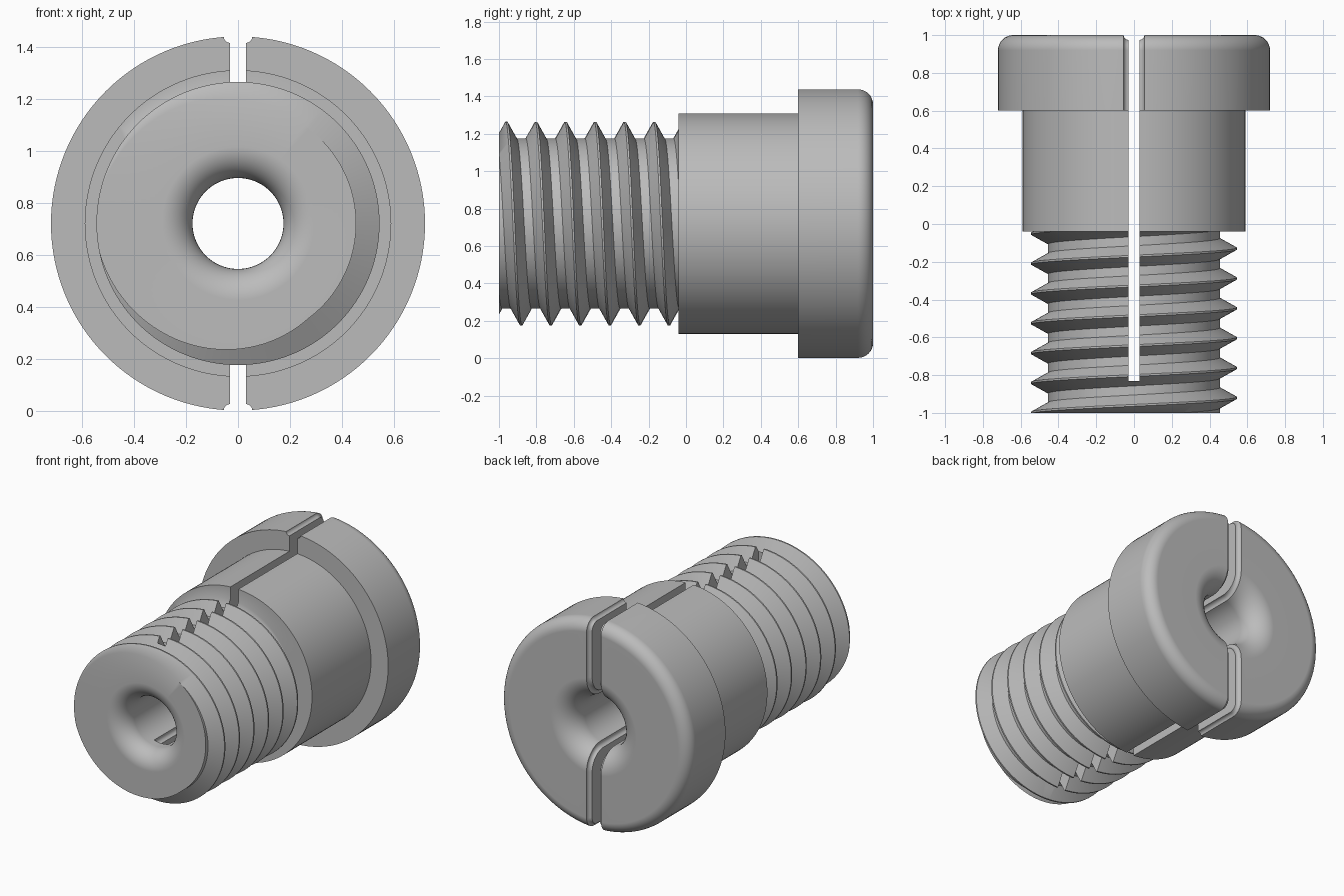
import bpy, bmesh
from math import sin, cos, pi, radians, hypot

cube = bpy.data.objects.get("Cube")
if cube:
    bpy.data.objects.remove(cube, do_unlink=True)

AXIS_Z = 0.72
SIDES = 128
PITCH, CREST_Y, CREST_R, ROOT_R = 0.158, -0.17, 0.545, 0.455
FRONT, SHOULDER, STEP, BACK = -1.0, -0.04, 0.6, 1.0
SLEEVE_R, HEAD_R, BORE_R = 0.59, 0.72, 0.175
RIM, FRONT_FLARE, BACK_FLARE = 0.08, 0.12, 0.15
SLOT_HALF, SLOT_END, SLOT_ROUND = 0.03, -0.83, 0.025

metal = bpy.data.materials.new("plain grey")
metal.use_nodes = True
grey = (0.5, 0.5, 0.5, 1)
metal.diffuse_color = grey
metal.node_tree.nodes["Principled BSDF"].inputs["Base Color"].default_value = grey


def arc(r, y, radius, start, end, steps=8):
    """Points (r, y) along an arc, angles in degrees."""
    angles = [radians(start + (end - start) * i / steps) for i in range(steps + 1)]
    return [(r + radius * cos(a), y + radius * sin(a)) for a in angles]


def make_object(name, bm):
    bmesh.ops.recalc_face_normals(bm, faces=bm.faces)
    mesh = bpy.data.meshes.new(name)
    bm.to_mesh(mesh)
    bm.free()
    mesh.materials.append(metal)
    obj = bpy.data.objects.new(name, mesh)
    bpy.context.collection.objects.link(obj)
    return obj


# One thread turn, as offset from the crest and radius
TURN = [(-0.005, CREST_R), (0.005, CREST_R), (0.055, ROOT_R), (0.103, ROOT_R),
        (PITCH - 0.005, CREST_R)]


def thread_radius(y, crest):
    t = (y - crest - TURN[0][0]) % PITCH + TURN[0][0]
    for (t0, r0), (t1, r1) in zip(TURN, TURN[1:]):
        if t <= t1:
            return r0 + (r1 - r0) * (t - t0) / (t1 - t0)
    return CREST_R


def thread_column(angle):
    """Thread outline at one angle, trimmed to the shank's ends."""
    crest = CREST_Y + PITCH * angle / (2 * pi)
    column = []
    for turn in range(-7, 2):
        for offset, r in TURN[:4]:
            y = crest + turn * PITCH + offset
            trimmed = min(max(y, FRONT), SHOULDER)
            if trimmed != y:
                r = thread_radius(trimmed, crest)
            column.append((r, trimmed))
    return column


# Head and bore outline, from the head's step round to the bore
head = [(HEAD_R, STEP)]
head += arc(HEAD_R - RIM, BACK - RIM, RIM, 0, 90)
head += arc(BORE_R + BACK_FLARE, BACK - BACK_FLARE, BACK_FLARE, 90, 180, 10)
front_flare = arc(BORE_R + FRONT_FLARE, FRONT + FRONT_FLARE, FRONT_FLARE, 180, 270, 10)
turned = [(SLEEVE_R, SHOULDER), (SLEEVE_R, STEP)] + head + front_flare

# Body: threaded shank, sleeve, head and bore turned around the y axis
bm = bmesh.new()
columns = []
for i in range(SIDES + 1):
    a = 2 * pi * i / SIDES
    columns.append([bm.verts.new((r * sin(a), y, AXIS_Z + r * cos(a)))
                    for r, y in thread_column(a) + turned])
for left, right in zip(columns, columns[1:]):
    for j in range(len(left)):
        k = (j + 1) % len(left)
        bm.faces.new((left[j], left[k], right[k], right[j]))
bmesh.ops.remove_doubles(bm, verts=bm.verts, dist=0.00002)
body = make_object("split_threaded_bushing", bm)

# Slot cutter: a thin slab open at the back
bm = bmesh.new()
bmesh.ops.create_cube(bm, size=1)
for v in bm.verts:
    v.co = (v.co.x * 2 * SLOT_HALF, SLOT_END if v.co.y < 0 else BACK + 0.2,
            AXIS_Z + v.co.z * 2)
cutters = [make_object("slot_cutter", bm)]

# Rounding cutters: a flared section swept along the head and bore outline
side = [(SLOT_HALF + SLOT_ROUND, -0.02)]
for i in range(6):
    a = radians(i * 16)
    side.append((SLOT_HALF + SLOT_ROUND * (1 - sin(a)), SLOT_ROUND * (1 - cos(a))))
# Quarter arc from the outer surface down to the slot wall
side = side[:1] + [(SLOT_HALF + SLOT_ROUND - SLOT_ROUND * (1 - cos(radians(i * 17))),
                    SLOT_ROUND * sin(radians(i * 17))) for i in range(6)]
section = side + [(0, SLOT_ROUND + 0.004)] + [(-x, d) for x, d in reversed(side)]
path = [(HEAD_R, STEP - 0.01)] + head[1:] + [(BORE_R, SLOT_END)]
for sign, name in ((1, "upper_rounding_cutter"), (-1, "lower_rounding_cutter")):
    bm = bmesh.new()
    rings = []
    for i, (r, y) in enumerate(path):
        r0, y0 = path[max(i - 1, 0)]
        r1, y1 = path[min(i + 1, len(path) - 1)]
        length = hypot(r1 - r0, y1 - y0)
        nr, ny = (y1 - y0) / length, (r0 - r1) / length
        rings.append([bm.verts.new((x, y - ny * d, AXIS_Z + sign * (r - nr * d)))
                      for x, d in section])
    for a, b in zip(rings, rings[1:]):
        for j in range(len(a)):
            k = (j + 1) % len(a)
            bm.faces.new((a[j], a[k], b[k], b[j]))
    bm.faces.new(rings[0])
    bm.faces.new(rings[-1])
    cutters.append(make_object(name, bm))

# Cut the slot, then shade smoothly with crisp edges
bpy.ops.object.select_all(action="DESELECT")
body.select_set(True)
bpy.context.view_layer.objects.active = body
for cutter in cutters:
    cutter.hide_render = True
    cut = body.modifiers.new(cutter.name, "BOOLEAN")
    cut.operation = "DIFFERENCE"
    cut.solver = "EXACT"
    cut.object = cutter
    bpy.ops.object.modifier_apply(modifier=cut.name)
    bpy.data.objects.remove(cutter, do_unlink=True)
bpy.ops.object.shade_smooth_by_angle(angle=radians(30))
normals = body.modifiers.new("clean_normals", "WEIGHTED_NORMAL")
normals.keep_sharp = True
